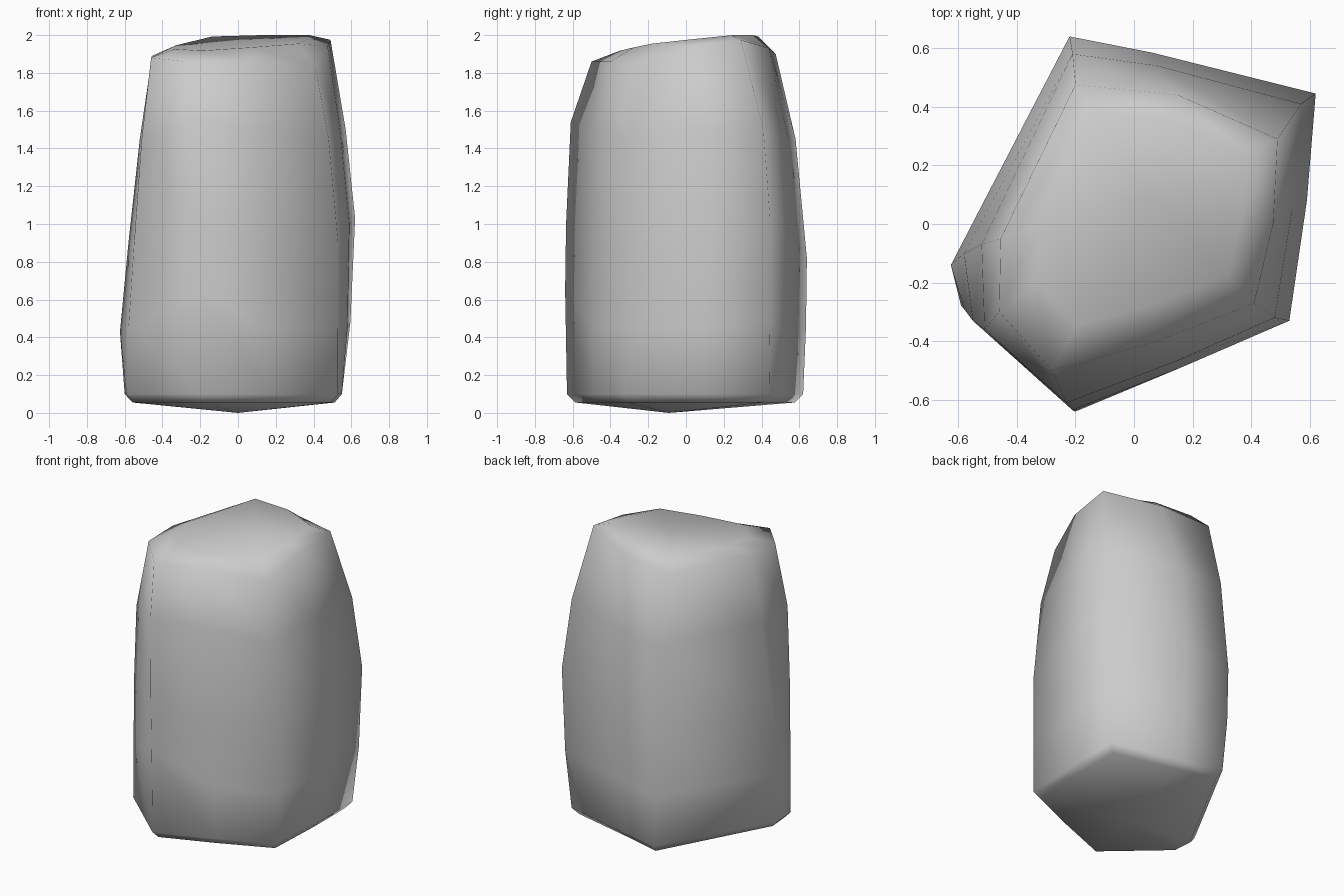
import bpy, bmesh

if "Cube" in bpy.data.objects:
    bpy.data.objects.remove(bpy.data.objects["Cube"])

# Corner columns of the boulder, each from foot to rim (x, y, z)
columns = {
    "back_left": [(-.19, .62, .10), (-.215, .635, .45), (-.22, .64, .82), (-.21, .58, 1.45), (-.20, .475, 1.90)],
    "back": [(.08, .55, .10), (.07, .575, .45), (.06, .585, .90), (.08, .54, 1.45), (.15, .44, 1.93)],
    "back_right": [(.55, .44, .10), (.595, .445, .48), (.62, .445, 1.03), (.57, .41, 1.50), (.49, .29, 1.975)],
    "right": [(.55, .10, .10), (.58, .10, .45), (.59, .08, 1.00), (.54, .05, 1.50), (.475, 0, 1.94)],
    "front_right": [(.53, -.33, .10), (.53, -.33, .45), (.53, -.33, .90), (.48, -.32, 1.45), (.41, -.27, 1.83)],
    "front_mid": [(.16, -.49, .10), (.16, -.49, .45), (.16, -.49, .90), (.14, -.47, 1.50), (.08, -.40, 1.86)],
    "front": [(-.20, -.63, .10), (-.20, -.64, .65), (-.21, -.635, 1.00), (-.23, -.61, 1.54), (-.28, -.50, 1.86)],
    "front_left": [(-.59, -.28, .10), (-.58, -.29, .45), (-.55, -.33, .90), (-.51, -.36, 1.45), (-.46, -.30, 1.88)],
    "left": [(-.60, -.14, .10), (-.625, -.14, .43), (-.58, -.10, .90), (-.52, -.07, 1.45), (-.455, -.05, 1.89)],
}
cols = list(columns.values())

bm = bmesh.new()


def ring(points):
    return [bm.verts.new(p) for p in points]


def bridge(lower, upper):
    n = len(lower)
    for i in range(n):
        j = (i + 1) % n
        bm.faces.new((lower[i], lower[j], upper[j], upper[i]))


def fan(loop, point):
    tip = bm.verts.new(point)
    for i in range(len(loop)):
        bm.faces.new((loop[i], loop[(i + 1) % len(loop)], tip))


# Chamfered foot, body rings, gently tilted crown
rings = [ring((c[0][0] * .93, c[0][1] * .93, .055) for c in cols)]
rings += [ring(c[k] for c in cols) for k in range(5)]
crown = []
for c in cols:
    x = c[4][0] * .75 + .05 * .25
    y = c[4][1] * .75 + .10 * .25
    crown.append((x, y, min(2, 1.96 + .1 * y + .04 * x)))
rings.append(ring(crown))
for a, b in zip(rings, rings[1:]):
    bridge(a, b)
fan(rings[0], (0, -.09, 0))
fan(rings[-1], (.05, .10, 1.97))

bmesh.ops.recalc_face_normals(bm, faces=bm.faces[:])
for f in bm.faces:
    f.smooth = True
mesh = bpy.data.meshes.new("boulder")
bm.to_mesh(mesh)
bm.free()
boulder = bpy.data.objects.new("boulder", mesh)
bpy.context.collection.objects.link(boulder)
